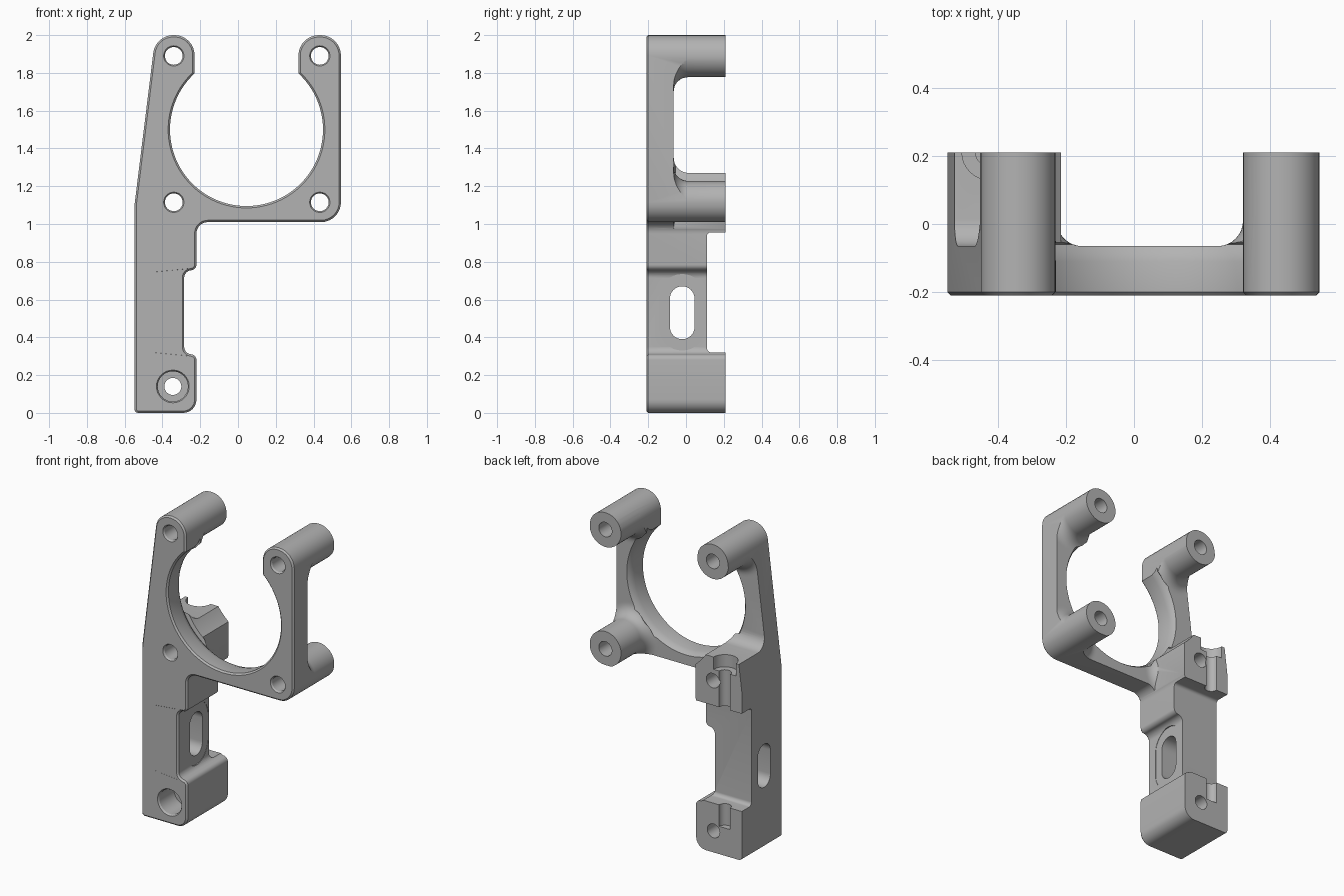
import bpy, bmesh, math
from mathutils import Vector

default = bpy.data.objects.get("Cube")
if default:
    bpy.data.objects.remove(default, do_unlink=True)

grey = bpy.data.materials.new("satin_grey")
grey.use_nodes = True
grey.diffuse_color = (0.45, 0.45, 0.45, 1)
grey.node_tree.nodes["Principled BSDF"].inputs["Base Color"].default_value = grey.diffuse_color

FRONT, BACK, FAR = -0.21, 0.21, 0.7
PLATE_BACK = -0.065


def rounded(corners, steps=8, closed=True):
    """Turn (a, b, radius) corners into a path with arcs at the corners."""
    path = []
    count = len(corners)
    for i, corner in enumerate(corners):
        here = Vector(corner[:2])
        radius = corner[2] if len(corner) > 2 else 0
        if not radius or (not closed and i in (0, count - 1)):
            path.append(here)
            continue
        before = (Vector(corners[i - 1][:2]) - here).normalized()
        after = (Vector(corners[(i + 1) % count][:2]) - here).normalized()
        half = before.angle(after) / 2
        centre = here + (before + after).normalized() * radius / math.sin(half)
        reach = radius / math.tan(half)
        start = here + before * reach - centre
        sweep = start.angle_signed(here + after * reach - centre)
        for s in range(steps + 1):
            turn = -sweep * s / steps
            c, n = math.cos(turn), math.sin(turn)
            path.append(centre + Vector((start.x * c - start.y * n, start.x * n + start.y * c)))
    return path


def finish(bm, name):
    bmesh.ops.recalc_face_normals(bm, faces=bm.faces)
    mesh = bpy.data.meshes.new(name)
    bm.to_mesh(mesh)
    bm.free()
    mesh.materials.append(grey)
    obj = bpy.data.objects.new(name, mesh)
    bpy.context.collection.objects.link(obj)
    return obj


def prism(name, path, axis, low, high, front_bevel=0):
    """Extrude a path along x (path in y, z) or y (path in x, z)."""
    bm = bmesh.new()
    place = (lambda p, d: (d, p[0], p[1])) if axis == "x" else (lambda p, d: (p[0], d, p[1]))
    face = bm.faces.new([bm.verts.new(place(p, low)) for p in path])
    rim = list(face.edges)
    made = bmesh.ops.extrude_face_region(bm, geom=[face], use_keep_orig=True)
    shift = Vector(place((0, 0), high - low))
    bmesh.ops.translate(bm, vec=shift, verts=[v for v in made["geom"] if isinstance(v, bmesh.types.BMVert)])
    if front_bevel:
        bmesh.ops.recalc_face_normals(bm, faces=bm.faces)
        bmesh.ops.bevel(bm, geom=rim, offset=front_bevel, segments=1, affect="EDGES")
    return finish(bm, name)


def lathe(name, profile, axis, u, v, sides=48):
    """Spin (radius, distance) points round a y axis at x, z or a z axis at x, y."""
    bm = bmesh.new()
    rings = []
    for radius, along in profile:
        ring = []
        for i in range(sides):
            t = math.tau * i / sides
            a, b = u + radius * math.cos(t), v + radius * math.sin(t)
            ring.append(bm.verts.new((a, along, b) if axis == "y" else (a, b, along)))
        rings.append(ring)
    for lower, upper in zip(rings, rings[1:]):
        for i in range(sides):
            j = (i + 1) % sides
            bm.faces.new((lower[i], lower[j], upper[j], upper[i]))
    bm.faces.new(rings[0])
    bm.faces.new(rings[-1])
    return finish(bm, name)


def box(x0, x1, z0, z1):
    return [(x0, z0), (x1, z0), (x1, z1), (x0, z1)]


def cut(target, tool):
    mod = target.modifiers.new("cut", "BOOLEAN")
    mod.operation, mod.solver, mod.object = "DIFFERENCE", "EXACT", tool
    bpy.context.view_layer.update()
    graph = bpy.context.evaluated_depsgraph_get()
    mesh = bpy.data.meshes.new_from_object(target.evaluated_get(graph))
    target.modifiers.remove(mod)
    target.data = mesh
    bpy.data.objects.remove(tool, do_unlink=True)


# Full silhouette of the bracket, extruded to full depth
outline = rounded([
    (-0.548, 0, 0.02), (-0.22, 0, 0.07), (-0.22, 0.31, 0.03), (-0.285, 0.31, 0.04),
    (-0.285, 0.755, 0.04), (-0.22, 0.755, 0.03), (-0.22, 1.01, 0.06), (0.545, 1.01, 0.105),
    (0.545, 2, 0.108), (0.32, 2, 0.108), (0.32, 1.8), (0.2, 1.3), (-0.1, 1.3),
    (-0.23, 1.8), (-0.23, 2, 0.106), (-0.437, 2, 0.106), (-0.548, 1.1)])
bracket = prism("bracket_body", outline, "y", FRONT, BACK, front_bevel=0.01)

# Pocket behind the head, leaving the four bosses and the upper clamp block
bosses = [(x, z) for x in (-0.34, 0.433) for z in (1.115, 1.89)]
pocket = prism("head_pocket", box(-FAR, FAR, 0.9, 2.2), "y", PLATE_BACK, FAR)
flare = rounded([(0.2, -0.3), (0.2, PLATE_BACK), (0.113, PLATE_BACK, 0.075), (0.113, 1)], closed=False)
for x, z in bosses:
    cut(pocket, lathe("boss_keep", flare, "y", x, z))
block = rounded([(-0.3, 0.8), (1, 0.8), (1, 1.27), (PLATE_BACK, 1.27, 0.08), (PLATE_BACK, 1.6), (-0.3, 1.6)])
cut(pocket, prism("block_keep", block, "x", -1, -0.215))
cut(bracket, pocket)

# Round motor opening with a softened rear rim
opening = [(0.43, -0.225), (0.405, -0.2), (0.405, -0.11), (0.415, -0.08), (0.43, -0.06),
           (0.405, -0.055), (0.405, 1)]
cut(bracket, lathe("ring_opening", opening, "y", 0.045, 1.5, sides=96))

# Recess on the back of the column between the two clamp blocks
recess = rounded([(0.11, 0.32, 0.025), (FAR, 0.32), (FAR, 0.955), (0.11, 0.955, 0.02)])
cut(bracket, prism("column_recess", recess, "x", -1, 0))

# Side slot through the column, with its shallow seat
def slot(half, low, high):
    mid = -0.02
    return rounded([(mid - half, low, half * 0.99), (mid + half, low, half * 0.99),
                    (mid + half, high, half * 0.99), (mid - half, high, half * 0.99)])

cut(bracket, prism("side_slot", slot(0.065, 0.39, 0.67), "x", -1, 0))
cut(bracket, prism("slot_seat", slot(0.12, 0.33, 0.735), "x", -0.287, 0))

# Screw holes through the bosses, and the counterbored foot hole
for x, z in bosses:
    hole = [(0.062, -0.222), (0.047, -0.2), (0.047, 1)]
    cut(bracket, lathe("boss_hole", hole, "y", x, z, sides=32))
foot_hole = [(0.095, -0.222), (0.08, -0.2), (0.08, -0.05), (0.045, -0.05), (0.045, 1)]
cut(bracket, lathe("foot_hole", foot_hole, "y", -0.345, 0.14, sides=32))

# Vertical rod channels open at the back of both blocks
rod_x = -0.425
cut(bracket, lathe("lower_channel", [(0.04, 0.18), (0.04, 0.5)], "z", rod_x, BACK, sides=32))
cut(bracket, lathe("upper_channel", [(0.04, 0.9), (0.04, 1.19), (0.08, 1.19), (0.08, 1.5)],
                   "z", rod_x, BACK, sides=32))

bpy.ops.object.select_all(action="DESELECT")
bracket.select_set(True)
bpy.context.view_layer.objects.active = bracket
bpy.ops.object.shade_smooth_by_angle(angle=math.radians(30))
